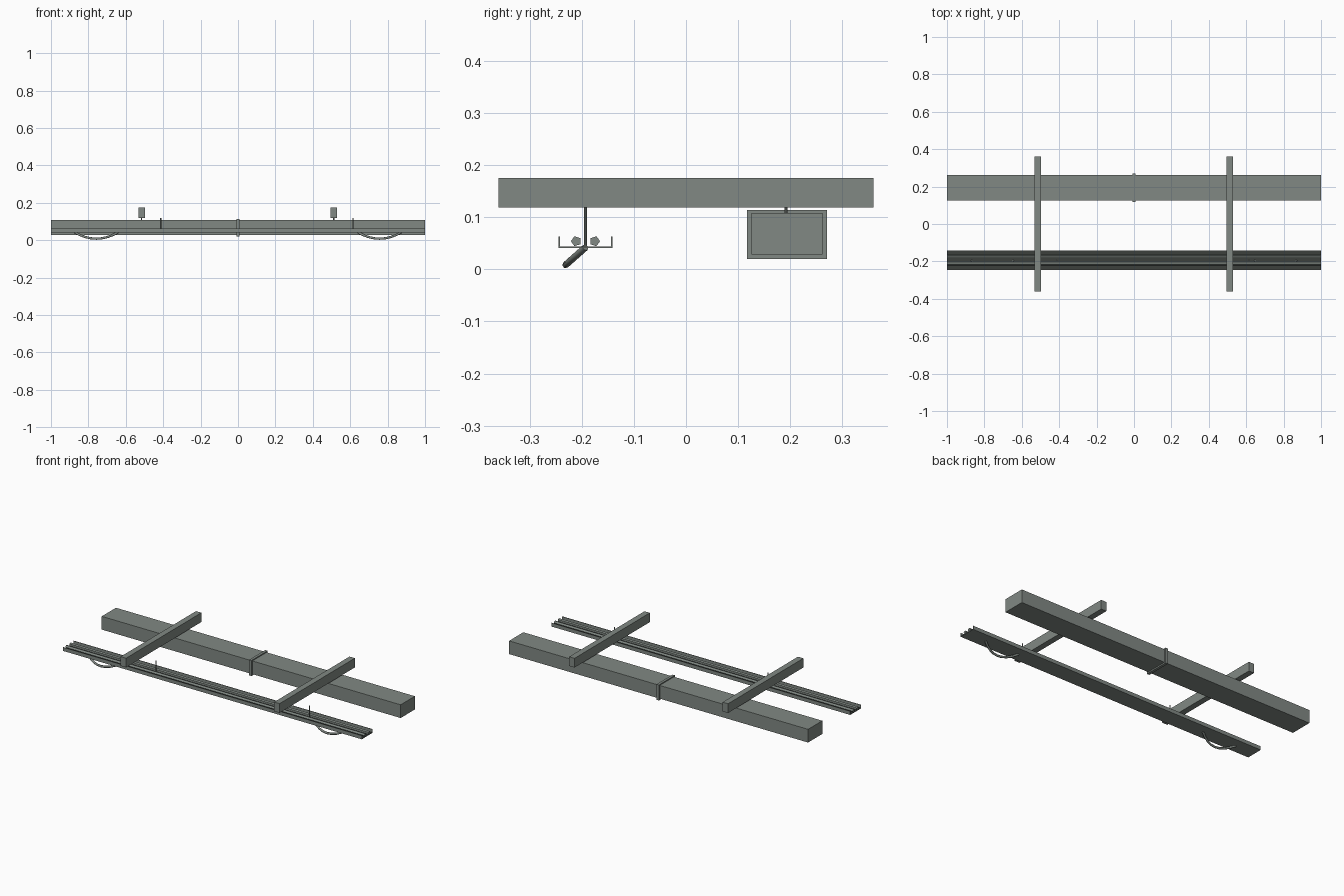
import bpy, bmesh, math
from mathutils import Vector

cube = bpy.data.objects.get("Cube")
if cube:
    bpy.data.objects.remove(cube, do_unlink=True)


def material(name, rgb):
    mat = bpy.data.materials.new(name)
    mat.use_nodes = True
    mat.diffuse_color = (*rgb, 1)
    mat.node_tree.nodes["Principled BSDF"].inputs["Base Color"].default_value = (*rgb, 1)
    return mat


STEEL = material("grey green steel", (0.22, 0.25, 0.23))
DARK = material("dark tray lining", (0.045, 0.05, 0.045))


def finish(name, bm, *mats):
    bmesh.ops.recalc_face_normals(bm, faces=bm.faces)
    mesh = bpy.data.meshes.new(name)
    bm.to_mesh(mesh)
    bm.free()
    obj = bpy.data.objects.new(name, mesh)
    bpy.context.collection.objects.link(obj)
    for mat in mats or (STEEL,):
        mesh.materials.append(mat)
    return obj


def box(name, x, y, z):
    """Box from three (low, high) ranges."""
    bm = bmesh.new()
    bmesh.ops.create_cube(bm, size=1)
    for v in bm.verts:
        v.co = [(lo + hi) / 2 + c * (hi - lo) for c, (lo, hi) in zip(v.co, (x, y, z))]
    return finish(name, bm)


def extrude_x(name, profile, x0, x1, *mats, lining=None):
    """Sweep a closed (y, z) profile along x."""
    bm = bmesh.new()
    face = bm.faces.new([bm.verts.new((x0, y, z)) for y, z in profile])
    new = bmesh.ops.extrude_face_region(bm, geom=[face])["geom"]
    moved = [g for g in new if isinstance(g, bmesh.types.BMVert)]
    bmesh.ops.translate(bm, verts=moved, vec=(x1 - x0, 0, 0))
    bmesh.ops.recalc_face_normals(bm, faces=bm.faces)
    if lining:
        for f in bm.faces:
            if f.normal.z > 0.9 and f.calc_center_median().z < lining:
                f.material_index = 1
    return finish(name, bm, *mats)


def rod(name, x, y, z0, z1, radius=0.003):
    bm = bmesh.new()
    bmesh.ops.create_cone(bm, segments=8, radius1=radius, radius2=radius,
                          depth=z1 - z0, cap_ends=True)
    bmesh.ops.translate(bm, verts=bm.verts, vec=(x, y, (z0 + z1) / 2))
    return finish(name, bm)


# Square duct with a raised collar at mid length
DUCT_Y = 0.194
box("duct", (-1, 1), (DUCT_Y - 0.068, DUCT_Y + 0.068), (0.028, 0.108))
box("duct_collar", (-0.008, 0.008), (DUCT_Y - 0.077, DUCT_Y + 0.077), (0.02, 0.114))

# Cross beams and the short rods that hold the duct
for side, x in (("right", -0.515), ("left", 0.512)):
    box(f"{side}_cross_beam", (x - 0.018, x + 0.018), (-0.36, 0.36), (0.119, 0.175))
    rod(f"{side}_duct_hanger", x, DUCT_Y - 0.002, 0.107, 0.12)

# Open U-shaped tray
TRAY_Y, HALF, T = -0.193, 0.052, 0.003
FLOOR, RIM = 0.041, 0.063
half_profile = [(HALF, FLOOR), (HALF, RIM), (HALF - T, RIM), (HALF - T, FLOOR + T)]
profile = [(TRAY_Y + y, z) for y, z in half_profile]
profile += [(TRAY_Y - y, z) for y, z in reversed(half_profile)]
extrude_x("cable_tray", profile, -1, 1, STEEL, DARK, lining=FLOOR + 2 * T)

# Two five-sided cables, mirrored across the tray
for side, s in (("front", -1), ("back", 1)):
    pentagon = [(TRAY_Y + s * (0.018 + 0.01 * math.cos(a)), 0.054 + 0.01 * math.sin(a))
                for a in (math.tau * i / 5 for i in range(5))]
    extrude_x(f"{side}_cable", pentagon, -1, 1)

# Tray hangers
for side, x in (("right", -0.413), ("left", 0.614)):
    rod(f"{side}_tray_hanger", x, TRAY_Y, FLOOR, 0.12)


# Loose cable loops sagging below the tray, tilted forward
def sagging_loop(name, x):
    curve = bpy.data.curves.new(name, "CURVE")
    curve.dimensions = "3D"
    curve.bevel_depth = 0.0065
    curve.bevel_resolution = 1
    curve.use_fill_caps = True
    spline = curve.splines.new("POLY")
    steps = 8
    spline.points.add(steps)
    top, low = Vector((x, TRAY_Y, 0.042)), Vector((x, -0.231, 0.0085))
    for i, p in enumerate(spline.points):
        t = 2 * i / steps - 1
        co = low.lerp(top, t * t) + Vector((0.115 * t, 0, 0))
        p.co = (*co, 1)
    obj = bpy.data.objects.new(name, curve)
    bpy.context.collection.objects.link(obj)
    curve.materials.append(STEEL)


sagging_loop("right_cable_loop", -0.757)
sagging_loop("left_cable_loop", 0.757)
